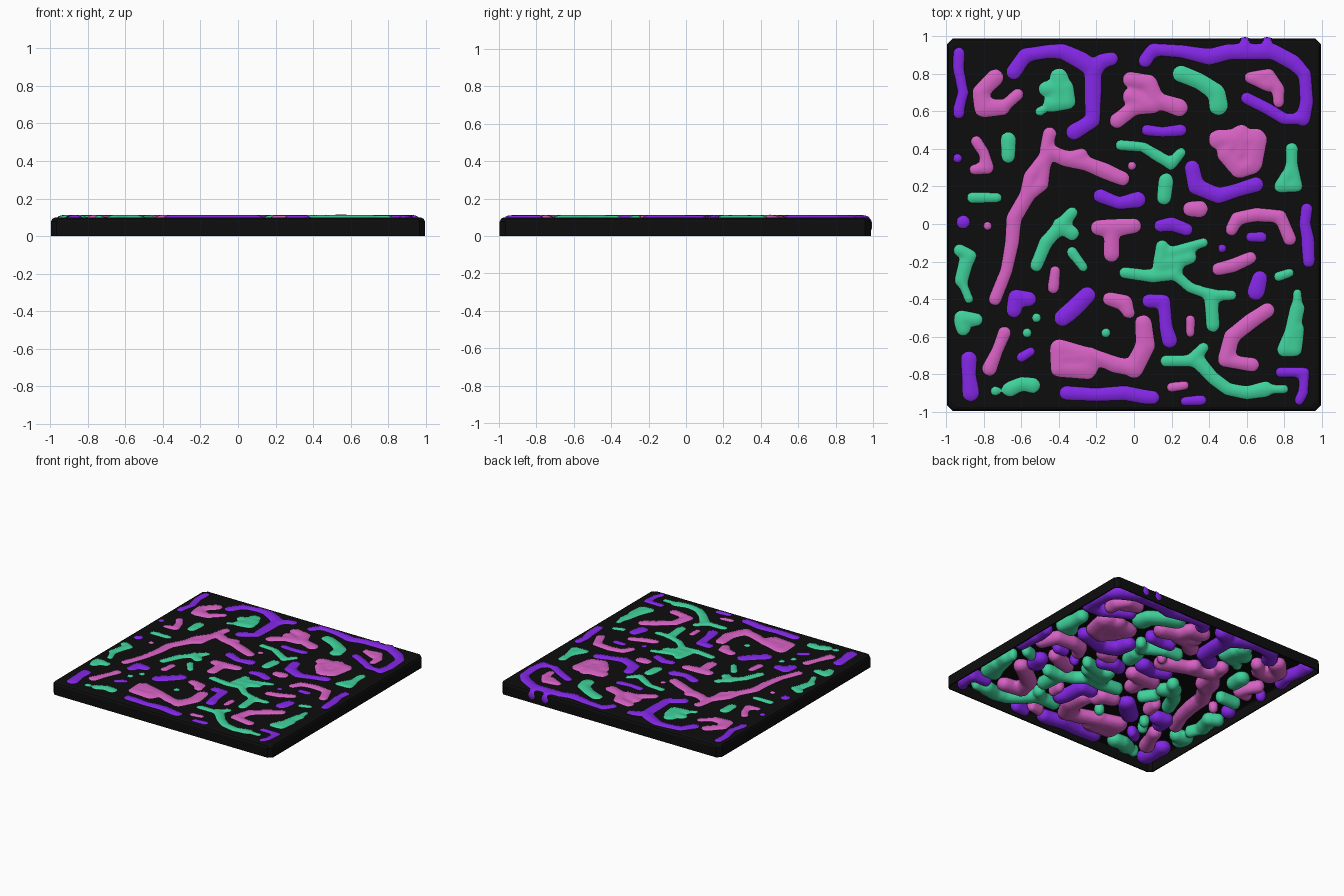
import bpy, bmesh, random
from mathutils import Vector, Matrix

random.seed(4)
MID_Z, HALF_H = 0.058, 0.058      # height of blob centres, half thickness


def material(name, rgb):
    m = bpy.data.materials.new(name)
    m.diffuse_color = (*rgb, 1)
    return m


def finish(name, bm, mat):
    me = bpy.data.meshes.new(name)
    bm.to_mesh(me)
    bm.free()
    ob = bpy.data.objects.new(name, me)
    bpy.context.collection.objects.link(ob)
    me.materials.append(mat)
    return ob


# Hollow tray: thin lid and walls, open underneath, softened top edge
def tray():
    bm = bmesh.new()
    rings = []
    for inset, z in ((0, 0), (0, 0.078), (0.007, 0.092), (0.022, 0.1)):
        x, y0, y1, c = 0.996 - inset, -0.996 + inset, 0.988 - inset, 0.03
        pts = [(-x + c, y0), (x - c, y0), (x, y0 + c), (x, y1 - c),
               (x - c, y1), (-x + c, y1), (-x, y1 - c), (-x, y0 + c)]
        rings.append([bm.verts.new((px, py, z)) for px, py in pts])
    for a, b in zip(rings, rings[1:]):
        for i in range(8):
            j = (i + 1) % 8
            bm.faces.new((a[i], a[j], b[j], b[i]))
    bm.faces.new(rings[-1])
    ob = finish("tray", bm, material("black", (0.004, 0.004, 0.004)))
    sol = ob.modifiers.new("wall", 'SOLIDIFY')
    sol.thickness, sol.offset = 0.01, -1


# One blob: overlapping flattened balls along a path; w = half width seen at the lid
def blob(bm, w, *path, limit=0.985):
    pts = [Vector(p) for p in path]
    steps = [(pts[0], 1.0)]
    k0 = 1.0
    for a, b in zip(pts, pts[1:]):
        k1 = random.uniform(0.88, 1.15)
        n = max(1, round((b - a).length / 0.025))
        steps += [(a.lerp(b, i / n), k0 + (k1 - k0) * i / n) for i in range(1, n + 1)]
        k0 = k1
    for p, k in steps:
        r = w * k / 0.69
        e = limit - r
        x, y = (max(-e, min(e, v)) for v in p)
        h = HALF_H * min(1.0, 0.94 + 0.06 * k)
        bmesh.ops.create_icosphere(bm, subdivisions=2, radius=1, matrix=Matrix.Translation(
            (x, y, MID_Z)) @ Matrix.Diagonal((r, r, h, 1)))


# Fuse the balls into smooth organic lumps
def fuse(name, bm, rgb):
    ob = finish(name, bm, material(name, rgb))
    rm = ob.modifiers.new("fuse", 'REMESH')
    rm.mode, rm.voxel_size, rm.use_smooth_shade = 'VOXEL', 0.013, True
    sm = ob.modifiers.new("soften", 'SMOOTH')
    sm.factor, sm.iterations = 0.5, 3


tray()

# Purple blobs
p = bmesh.new()
blob(p, .036, (-.96, .91), (-.93, .8), (-.91, .7), (-.94, .59))
blob(p, .046, (-.64, .81), (-.58, .9), (-.45, .92), (-.38, .92), (-.28, .87),
     (-.22, .83), (-.22, .7), (-.22, .55), (-.32, .49))
blob(p, .045, (-.22, .8), (-.17, .87), (-.12, .88))
blob(p, .042, (.06, .87), (.1, .93), (.25, .92), (.4, .89), (.55, .93), (.72, .93),
     (.85, .86), (.91, .8), (.92, .65), (.9, .56))
blob(p, .033, (.9, .56), (.8, .56), (.7, .62), (.6, .67))
blob(p, .036, (.59, .97), limit=1.0)
blob(p, .036, (.71, .97), limit=1.0)
blob(p, .035, (.07, .5), (.15, .49), (.25, .5))
blob(p, .045, (.31, .3), (.33, .2), (.45, .15), (.55, .18), (.65, .21))
blob(p, .042, (-.18, .15), (-.08, .11), (.02, .13))
blob(p, .038, (.14, -.01), (.2, 0), (.28, -.03))
blob(p, .03, (-.94, .35))
blob(p, .042, (-.91, .01))
blob(p, .036, (.92, .08), (.91, 0), (.93, -.1), (.94, -.2))
blob(p, .03, (.62, -.07), (.68, -.07))
blob(p, .028, (.47, -.13))
blob(p, .046, (.67, -.29), (.65, -.36))
blob(p, .045, (-.64, -.46), (-.63, -.39), (-.56, -.4))
blob(p, .05, (-.38, -.5), (-.32, -.45), (-.25, -.38))
blob(p, .042, (.08, -.41), (.16, -.41), (.17, -.55), (.19, -.62))
blob(p, .032, (-.6, -.71), (-.55, -.68))
blob(p, .048, (-.88, -.72), (-.88, -.8), (-.87, -.9))
blob(p, .043, (-.36, -.9), (-.2, -.91), (-.05, -.9), (.05, -.92), (.1, -.95))
blob(p, .028, (.27, -.95), (.36, -.94))
blob(p, .032, (.78, -.79), (.91, -.79), (.9, -.9), (.88, -.94))
fuse("purple_blobs", p, (.23, .02, .8))

# Green blobs
g = bmesh.new()
blob(g, .055, (-.4, .78), (-.4, .68))
blob(g, .045, (-.47, .72), (-.36, .73), (-.35, .65), (-.44, .64))
blob(g, .03, (-.5, .6))
blob(g, .05, (.25, .8), (.35, .76), (.44, .7), (.45, .63))
blob(g, .046, (-.67, .45), (-.67, .36))
blob(g, .035, (-.86, .14), (-.73, .14))
blob(g, .033, (-.07, .42), (.05, .41), (.13, .36), (.2, .32), (.25, .38))
blob(g, .045, (.17, .23), (.16, .14))
blob(g, .038, (.84, .4), (.84, .3), (.78, .2), (.87, .2), (.84, .3))
blob(g, .036, (-.33, .06), (-.4, -.02), (-.47, -.1), (-.52, -.22))
blob(g, .038, (-.4, 0), (-.33, -.05))
blob(g, .033, (-.33, -.15), (-.27, -.23))
blob(g, .038, (-.93, -.14), (-.87, -.17), (-.9, -.22), (-.92, -.3))
blob(g, .028, (-.92, -.3), (-.88, -.4))
blob(g, .04, (-.84, -.51), (-.93, -.5), (-.91, -.56))
for c in ((-.52, -.5), (-.57, -.58), (-.15, -.58)):
    blob(g, .03, c)
blob(g, .035, (-.05, -.26), (.1, -.28), (.22, -.27), (.3, -.34), (.42, -.38), (.52, -.38))
blob(g, .042, (.41, -.38), (.42, -.54))
blob(g, .04, (.15, -.12), (.14, -.22), (.3, -.18))
blob(g, .034, (.2, -.15), (.37, -.1))
blob(g, .035, (.22, -.27), (.25, -.18))
blob(g, .03, (.77, -.28), (.83, -.26))
blob(g, .028, (.87, -.37), (.87, -.45))
blob(g, .045, (.87, -.45), (.84, -.58), (.8, -.67), (.86, -.67), (.86, -.56))
blob(g, .036, (.17, -.73), (.3, -.73), (.37, -.66))
blob(g, .044, (.35, -.74), (.42, -.82), (.5, -.88), (.6, -.9), (.7, -.88))
blob(g, .03, (.7, -.88), (.8, -.88))
blob(g, .03, (-.74, -.89))
blob(g, .046, (-.66, -.88), (-.6, -.85), (-.54, -.86))
fuse("green_blobs", g, (.05, .64, .33))

# Pink blobs
k = bmesh.new()
blob(k, .05, (-.74, .78), (-.82, .7), (-.8, .62), (-.7, .62))
blob(k, .036, (-.7, .62), (-.62, .69))
blob(k, .046, (-.02, .77), (.08, .75), (.12, .66), (.24, .62))
blob(k, .046, (-.02, .68), (.1, .63), (0, .62), (-.09, .55))
blob(k, .037, (.62, .78), (.72, .8), (.77, .72), (.77, .65))
blob(k, .035, (.64, .77), (.71, .74))
blob(k, .058, (.45, .45), (.65, .45), (.63, .32), (.56, .29), (.49, .38), (.57, .48), (.57, .38))
blob(k, .035, (-.84, .44), (-.8, .38), (-.78, .3), (-.85, .29))
blob(k, .042, (-.45, .48), (-.47, .4), (-.37, .35), (-.25, .32), (-.15, .28), (-.06, .24))
blob(k, .035, (-.37, .35), (-.28, .37))
blob(k, .042, (-.45, .38), (-.55, .25), (-.57, .15), (-.64, .03), (-.65, -.1),
     (-.68, -.25), (-.74, -.4))
blob(k, .036, (-.47, .36), (-.49, .21), (-.57, .15))
blob(k, .028, (-.01, .31))
blob(k, .028, (-.78, -.01))
blob(k, .046, (-.19, -.02), (-.1, -.02), (0, -.01))
blob(k, .045, (-.12, -.05), (-.12, -.16))
blob(k, .045, (.3, .08), (.35, .08))
blob(k, .038, (.52, -.03), (.55, .03), (.65, .05), (.78, .04), (.83, -.08))
blob(k, .04, (.45, -.24), (.53, -.22), (.62, -.18))
blob(k, .032, (-.42, -.25), (-.43, -.34))
blob(k, .042, (-.13, -.4), (-.05, -.42), (-.03, -.47))
blob(k, .05, (.05, -.53), (.06, -.65), (0, -.77))
blob(k, .046, (0, -.77), (-.1, -.75), (-.22, -.7), (-.4, -.66))
blob(k, .055, (-.4, -.67), (-.4, -.77), (-.25, -.77), (-.24, -.71), (-.4, -.71))
blob(k, .03, (.3, -.51), (.3, -.58))
blob(k, .045, (.71, -.46), (.62, -.52), (.52, -.6), (.49, -.72))
blob(k, .038, (.49, -.73), (.63, -.75))
blob(k, .03, (.2, -.87), (.27, -.86))
blob(k, .04, (-.69, -.58), (-.73, -.68), (-.77, -.77))
fuse("pink_blobs", k, (.68, .12, .55))
